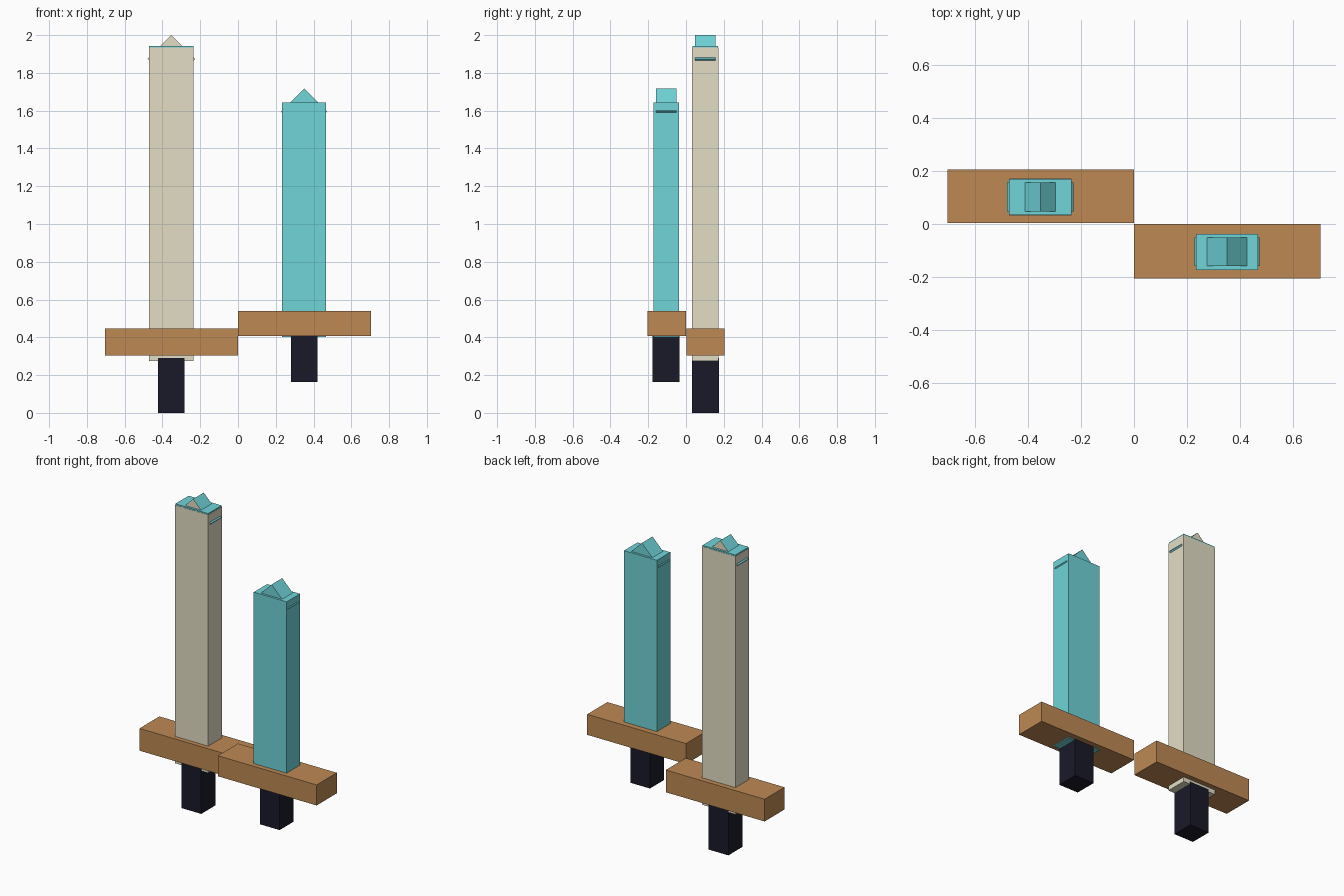
import bpy
import math

old = bpy.data.objects.get("Cube")
if old:
    bpy.data.objects.remove(old, do_unlink=True)


def material(name, rgb):
    mat = bpy.data.materials.new(name)
    mat.use_nodes = True
    colour = (*rgb, 1)
    mat.diffuse_color = colour
    mat.node_tree.nodes["Principled BSDF"].inputs["Base Color"].default_value = colour
    return mat


teal = material("teal", (0.16, 0.66, 0.69))
cream = material("cream", (0.77, 0.73, 0.56))
wood = material("wood brown", (0.51, 0.25, 0.087))
dark = material("dark grip", (0.010, 0.010, 0.022))


def box(name, x, y, z, *mats):
    """Box spanning the given (low, high) ranges."""
    lows, highs = zip(x, y, z)
    bpy.ops.mesh.primitive_cube_add(size=1)
    ob = bpy.context.object
    ob.name = name
    for v in ob.data.vertices:
        v.co = [hi if c > 0 else lo for c, lo, hi in zip(v.co, lows, highs)]
    for mat in mats:
        ob.data.materials.append(mat)
    return ob


def around(centre, width):
    return centre - width / 2, centre + width / 2


def sword(side, x, y, grip, guard_x, guard_y, guard, blade, apex, radius, tip_end):
    box(side + "_grip", around(x, 0.14), around(y, 0.143), grip, dark)
    box(side + "_guard", guard_x, guard_y, guard, wood)
    box(side + "_blade", around(x, 0.234), around(y, 0.136), blade, teal)

    # Point: a block turned on its corner, whose side corners poke out of the blade
    edge = radius * math.sqrt(2)
    tip = box(side + "_blade_point", around(0, edge), around(0, 0.108),
              around(0, edge), teal, tip_end)
    for face in tip.data.polygons:
        face.material_index = int(abs(face.normal.y) > 0.9)
    tip.rotation_euler.y = math.radians(45)
    tip.location = (x, y, apex - radius)


sword("tall", -0.353, 0.102, (0, 0.29), (-0.703, 0), (0.003, 0.205),
      (0.305, 0.448), (0.277, 1.943), 2.0, 0.126, cream)
sword("short", 0.35, -0.105, (0.163, 0.408), (0, 0.703), (-0.205, 0),
      (0.408, 0.54), (0.402, 1.642), 1.717, 0.122, teal)

# Cream sleeve around the tall blade, leaving a teal rim at the top
box("tall_blade_sleeve", around(-0.353, 0.237), around(0.102, 0.139),
    (0.275, 1.935), cream)
